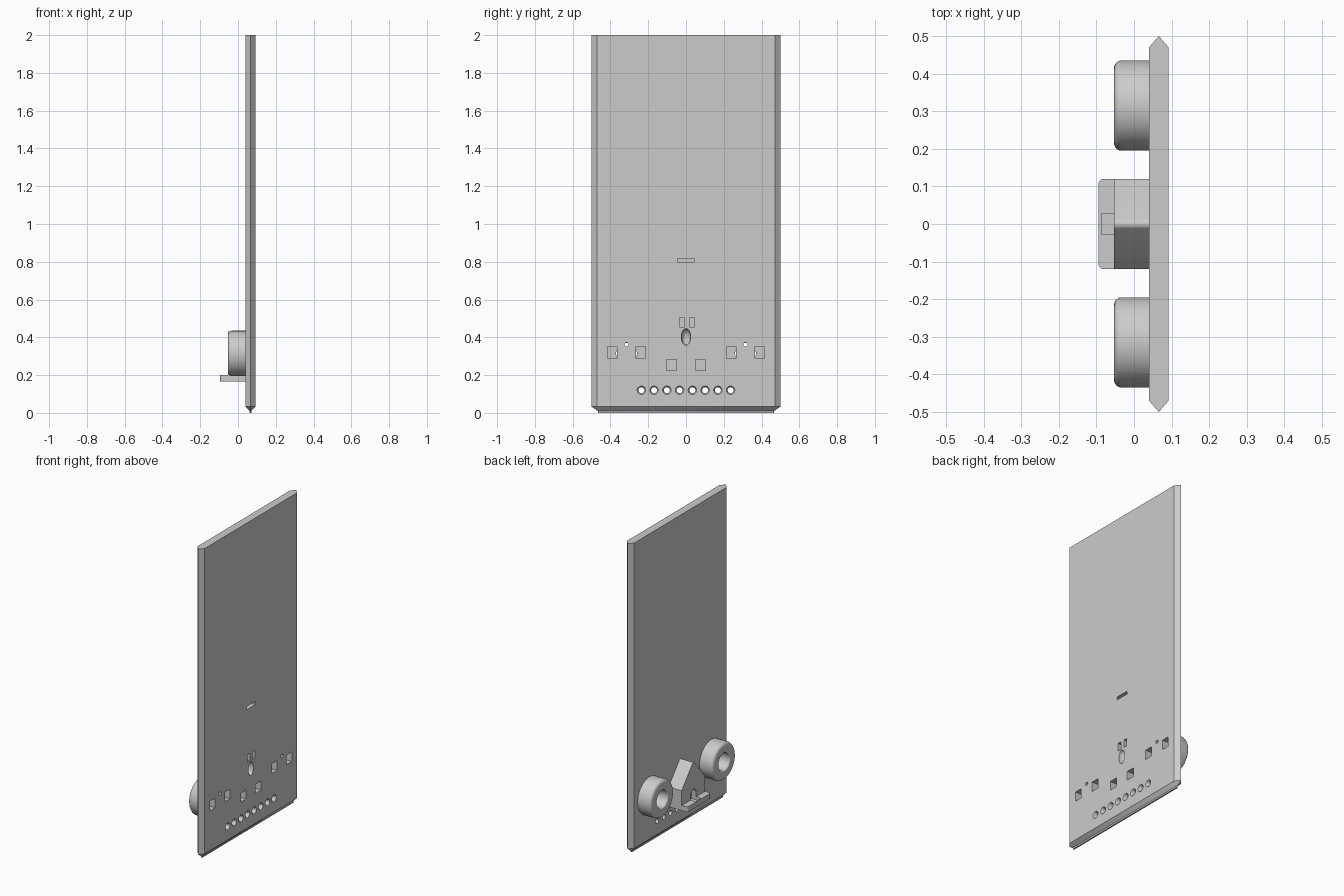
import bpy, bmesh, math
from mathutils import Vector

if "Cube" in bpy.data.objects:
    bpy.data.objects.remove(bpy.data.objects["Cube"])

grey = bpy.data.materials.new("light grey")
grey.use_nodes = True
grey.diffuse_color = (0.6, 0.6, 0.6, 1)
grey.node_tree.nodes["Principled BSDF"].inputs["Base Color"].default_value = (0.6, 0.6, 0.6, 1)

BACK, FRONT = 0.04, 0.092      # the two broad faces of the panel
MID = (BACK + FRONT) / 2
POD = -0.053                   # outer face of the mounts


def finish(name, bm):
    bmesh.ops.recalc_face_normals(bm, faces=bm.faces)
    mesh = bpy.data.meshes.new(name)
    bm.to_mesh(mesh)
    bm.free()
    mesh.materials.append(grey)
    ob = bpy.data.objects.new(name, mesh)
    bpy.context.collection.objects.link(ob)
    return ob


def loft(bm, rings, closed=False):
    """Bridge successive rings of points; cap the ends unless closed."""
    loops = [[bm.verts.new(p) for p in ring] for ring in rings]
    pairs = list(zip(loops, loops[1:])) + ([(loops[-1], loops[0])] if closed else [])
    for a, b in pairs:
        for i in range(len(a)):
            j = (i + 1) % len(a)
            bm.faces.new((a[i], a[j], b[j], b[i]))
    if not closed:
        bm.faces.new(loops[0])
        bm.faces.new(loops[-1])


def prism(bm, outline, x0, x1):
    """Extrude a (y, z) outline along x."""
    loft(bm, [[(x, y, z) for y, z in outline] for x in (x0, x1)])


def oval(y, z, ry, rz, n=32):
    return [(y + ry * math.cos(2 * math.pi * i / n),
             z + rz * math.sin(2 * math.pi * i / n)) for i in range(n)]


def rect(y, z, w, h):
    return [(y - w / 2, z - h / 2), (y + w / 2, z - h / 2),
            (y + w / 2, z + h / 2), (y - w / 2, z + h / 2)]


def lathe(bm, profile, y, z, n, closed=False):
    """Turn an (x, radius) profile about an axis along x."""
    loft(bm, [[(x, *p) for p in oval(y, z, r, r, n)] for x, r in profile], closed)


def cut(ob, bm):
    """Subtract a temporary cutter."""
    cutter = finish("cutter", bm)
    cutter.hide_render = True
    mod = ob.modifiers.new("cut", 'BOOLEAN')
    mod.operation, mod.solver, mod.object = 'DIFFERENCE', 'EXACT', cutter
    select(ob)
    bpy.ops.object.modifier_apply(modifier=mod.name)
    bpy.data.objects.remove(cutter)


def select(ob):
    bpy.ops.object.select_all(action='DESELECT')
    ob.select_set(True)
    bpy.context.view_layer.objects.active = ob


def smooth(ob):
    select(ob)
    bpy.ops.object.shade_smooth_by_angle(angle=math.radians(35))


# Panel: pointed long edges and a tapered lip at the bottom
def section(z, hx, flat, tip):
    return [(MID - hx, -flat, z), (MID, -tip, z), (MID + hx, -flat, z),
            (MID + hx, flat, z), (MID, tip, z), (MID - hx, flat, z)]


bm = bmesh.new()
loft(bm, [section(0, 0.005, 0.462, 0.467), section(0.01, 0.005, 0.462, 0.467),
          section(0.033, 0.026, 0.47, 0.5), section(2, 0.026, 0.47, 0.5)])
panel = finish("panel", bm)

# Openings and shallow recesses in the panel
bm = bmesh.new()
for i in range(8):
    lathe(bm, [(BACK - 0.01, 0.016), (FRONT - 0.01, 0.016), (FRONT + 0.002, 0.024)],
          (i - 3.5) * 0.0675, 0.12, 20)
for side in (-1, 1):
    for y in (0.39, 0.24):
        prism(bm, rect(side * y, 0.32, 0.052, 0.062), BACK - 0.01, FRONT + 0.01)
    prism(bm, rect(side * 0.076, 0.254, 0.054, 0.058), BACK - 0.01, FRONT + 0.01)
    prism(bm, oval(side * 0.315, 0.362, 0.011, 0.011, 16), BACK - 0.01, FRONT + 0.01)
    prism(bm, rect(0.005 + side * 0.026, 0.48, 0.026, 0.05), MID, FRONT + 0.01)
prism(bm, rect(0, 0.808, 0.09, 0.02), MID, FRONT + 0.01)
cut(panel, bm)

# Rounded oval dent
bm = bmesh.new()
bmesh.ops.create_uvsphere(bm, u_segments=32, v_segments=16, radius=1)
for v in bm.verts:
    v.co = Vector((FRONT + v.co.x * 0.04, v.co.y * 0.025, 0.402 + v.co.z * 0.044))
cut(panel, bm)
smooth(panel)

# Ring mounts with rounded rims
for side, label in ((-1, "front"), (1, "rear")):
    R, hole, b = 0.12, 0.055, 0.02
    arc = [i * math.pi / 12 for i in range(7)]
    profile = [(BACK, hole), (BACK, R)]
    profile += [(POD + b - b * math.sin(a), R - b + b * math.cos(a)) for a in arc]
    profile += [(POD + b / 2 - b / 2 * math.cos(a), hole + b / 2 - b / 2 * math.sin(a)) for a in arc]
    bm = bmesh.new()
    lathe(bm, profile, side * 0.315, 0.315, 64, closed=True)
    smooth(finish(label + "_ring_mount", bm))

# Gabled mount with a softened ridge
bm = bmesh.new()
ridge = [(0.016 * math.sin(a), 0.414 + 0.016 * math.cos(a))
         for a in [math.radians(d) for d in range(48, -49, -12)]]
prism(bm, [(-0.12, 0.17), (0.12, 0.17), (0.12, 0.295)] + ridge + [(-0.12, 0.295)], POD, BACK)
gable = finish("gabled_mount", bm)

# Ledge with rounded outer corners
bm = bmesh.new()
r = 0.015
corner = [(-0.095 + r - r * math.sin(a), 0.12 - r + r * math.cos(a))
          for a in [i * math.pi / 10 for i in range(6)]]
outline = [(BACK, 0.12)] + corner + [(x, -y) for x, y in reversed(corner)] + [(BACK, -0.12)]
loft(bm, [[(x, y, z) for x, y in outline] for z in (0.167, 0.2)])
ledge = finish("ledge", bm)

# Arched notch through both the gable face and the ledge top
for ob in (gable, ledge):
    bm = bmesh.new()
    arch = [(0.028 * math.cos(i * math.pi / 12), 0.23 + 0.028 * math.sin(i * math.pi / 12))
            for i in range(13)]
    prism(bm, [(-0.028, 0.18), (0.028, 0.18)] + arch, -0.087, -0.02)
    cut(ob, bm)
    smooth(ob)
